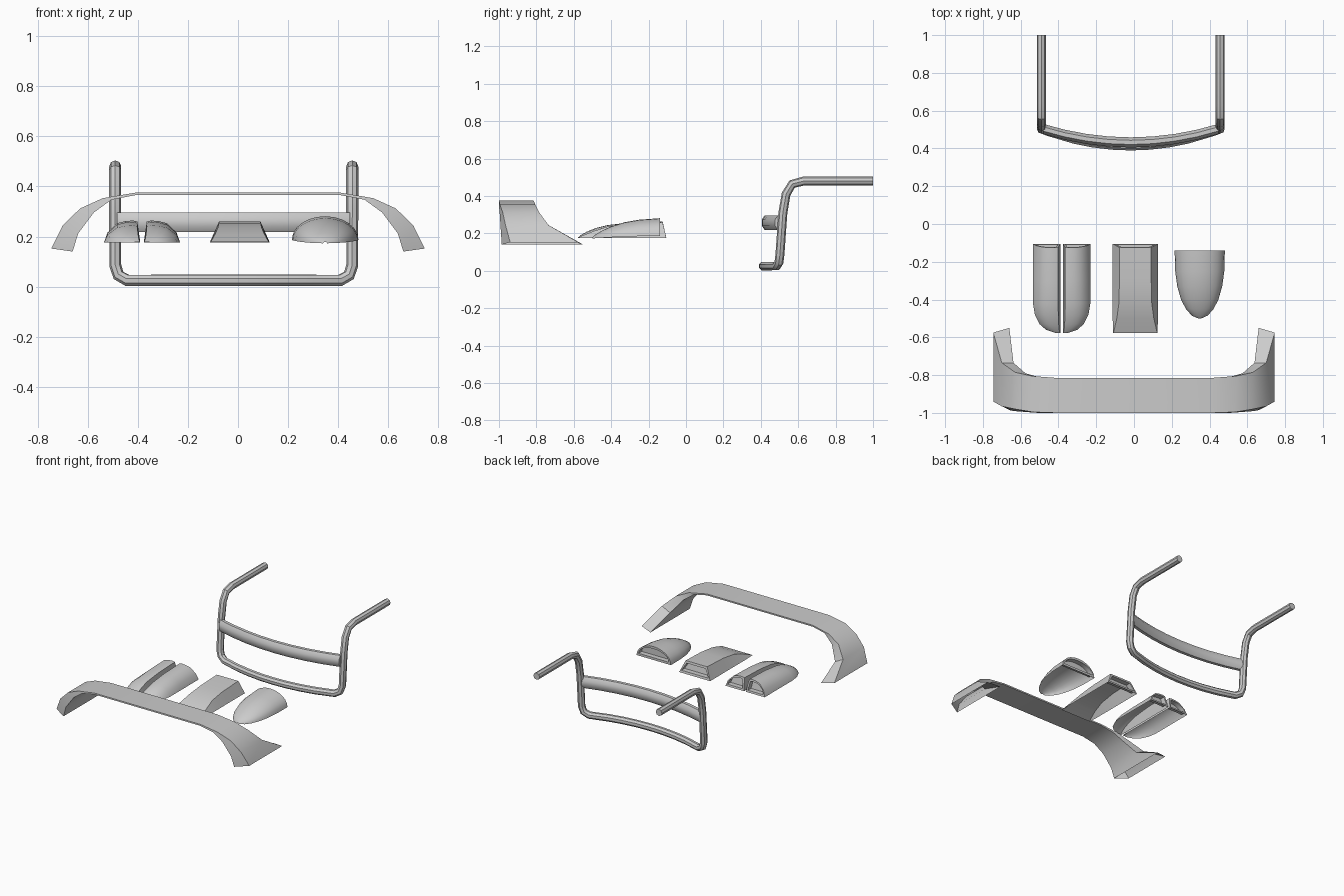
import bpy, math
from mathutils import Vector

if "Cube" in bpy.data.objects:
    bpy.data.objects.remove(bpy.data.objects["Cube"])

CX = -0.017  # centre line of the tube frame


def finish(ob):
    bpy.ops.object.select_all(action='DESELECT')
    ob.select_set(True)
    bpy.context.view_layer.objects.active = ob
    bpy.ops.object.shade_smooth_by_angle(angle=math.radians(35))
    return ob


def loft(name, rings, closed=False, lip=0.0, caps=False):
    """Skin rings of points; lip adds a recessed opening to the last ring."""
    n = len(rings[0])
    verts = [Vector(p) for r in rings for p in r]
    faces = []
    span = n if closed else n - 1
    for i in range(len(rings) - 1):
        for j in range(span):
            k = (j + 1) % n
            faces.append((i*n + j, i*n + k, (i+1)*n + k, (i+1)*n + j))
    if lip:
        base = (len(rings) - 1) * n
        last = verts[base:base + n]
        lo = Vector([min(p[i] for p in last) for i in range(3)])
        hi = Vector([max(p[i] for p in last) for i in range(3)])
        c = (lo + hi) / 2
        fx = 1 - 2*lip / (hi.x - lo.x)
        fz = 1 - 2*lip / (hi.z - lo.z)
        for dy in (0, -0.035):
            verts += [Vector((c.x + (p.x-c.x)*fx, c.y + (p.y-c.y)*fz + dy,
                              c.z + (p.z-c.z)*fz)) for p in last]
        for s in (base, base + n):
            for j in range(n):
                k = (j + 1) % n
                faces.append((s + j, s + k, s + n + k, s + n + j))
        faces.append(tuple(range(base + 2*n, base + 3*n)))
    if caps:
        faces.append(tuple(range(n)))
        faces.append(tuple(range(len(verts) - n, len(verts))))
    me = bpy.data.meshes.new(name)
    me.from_pydata([tuple(v) for v in verts], [], faces)
    me.update()
    ob = bpy.data.objects.new(name, me)
    bpy.context.collection.objects.link(ob)
    return finish(ob)


# Bent tube frame: one side path, bowed bottom, mirrored side
side = [(.473, 1.0, .48), (.473, .63, .48), (.473, .568, .464), (.473, .535, .41),
        (.473, .518, .31), (.473, .502, .085), (.46, .497, .045), (.425, .485, .025)]
bow = [(x, .412 + .4*x*x, .025) for x in (.3, .2, .1, 0, -.1, -.2, -.3)]
path = side + bow + [(-x, y, z) for x, y, z in reversed(side)]
cu = bpy.data.curves.new("tube_frame", 'CURVE')
cu.dimensions = '3D'
cu.bevel_depth = .024
cu.bevel_resolution = 2
cu.use_fill_caps = True
sp = cu.splines.new('POLY')
sp.points.add(len(path) - 1)
for p, (x, y, z) in zip(sp.points, path):
    p.co = (x + CX, y, z, 1)
frame = bpy.data.objects.new("tube_frame", cu)
bpy.context.collection.objects.link(frame)
frame.select_set(True)
bpy.context.view_layer.objects.active = frame
bpy.ops.object.convert(target='MESH')
finish(bpy.context.view_layer.objects.active)

# Bowed octagonal cross bar
rings = []
for i in range(9):
    x = -.465 + .93*i/8
    yc = .432 + .33*x*x
    rings.append([(x + CX, yc + .029*math.cos(a), .257 + .043*math.sin(a))
                  for a in (math.radians(22.5 + 45*k) for k in range(8))])
loft("cross_bar", rings, closed=True, caps=True)

# Arched wing with flared ends: outer / inner outline, front / back depth
outer = [(.41, .375), (.54, .353), (.63, .312), (.70, .244), (.745, .152)]
inner = [(.41, .365), (.505, .347), (.575, .296), (.638, .212), (.66, .14)]
f_out, f_in = [-1, -.995, -.98, -.965, -.94], [-1, -1, -.995, -.99, -.985]
b_out, b_in = [-.815, -.805, -.785, -.735, -.575], [-.815, -.81, -.79, -.735, -.55]
half = []
for (xo, zo), (xi, zi), a, b, c, d in zip(outer, inner, f_out, f_in, b_out, b_in):
    half.append([(xo, a, zo), (xi, b, zi), (xi, d, zi), (xo, c, zo)])
mirror = [[(-x, y, z) for x, y, z in r] for r in reversed(half)]
loft("arched_wing", mirror + half, closed=True)

# Twin scoop: mirrored pair, section given as (outward, height) fractions
Z0, Y_BACK = .176, -.105
sec = [(0, 0), (.08, .95), (.2, 1), (.42, .97), (.64, .87), (.9, .46), (1, 0)]
stations = [(-.577, .17, .003), (-.56, .52, .016), (-.53, .76, .033), (-.48, .93, .053),
            (-.42, 1, .068), (-.3, 1, .082), (-.125, 1, .088)]
for sgn, label in ((-1, "left"), (1, "right")):
    rings = []
    for y, w, h in stations:
        lean = .02 if y > -.2 else 0
        rings.append([(-.383 + sgn*(.007 + .145*w*u), y + lean*(1 - v), Z0 + h*v)
                      for u, v in sec])
    loft("twin_scoop_" + label, rings, lip=.013)

# Wedge scoop: flat top widening into the base at the front
rings = []
for y, top, bot, h in [(-.577, .116, .117, .002), (-.5, .098, .12, .034),
                       (-.42, .087, .12, .06), (-.3, .084, .12, .076),
                       (-.125, .083, .12, .083)]:
    lean = .02 if y > -.2 else 0
    rings.append([(.007 + s*w, y + (0 if v else lean), Z0 + v*h)
                  for s, w, v in ((-1, bot, 0), (-1, top, 1), (1, top, 1), (1, bot, 0))])
loft("wedge_scoop", rings, lip=.015)

# Teardrop scoop: half-ellipse sections shrinking to a rounded nose
rings = []
for y, w, top, z in [(-.5, .008, .178, .173), (-.485, .042, .193, .174),
                     (-.45, .073, .214, .176), (-.4, .099, .237, .179),
                     (-.33, .119, .259, .182), (-.25, .13, .273, .185),
                     (-.14, .133, .281, .187)]:
    rings.append([(.348 - w*math.cos(math.pi*k/12), y,
                   z + (top - z)*math.sin(math.pi*k/12)) for k in range(13)])
loft("teardrop_scoop", rings, lip=.016)
